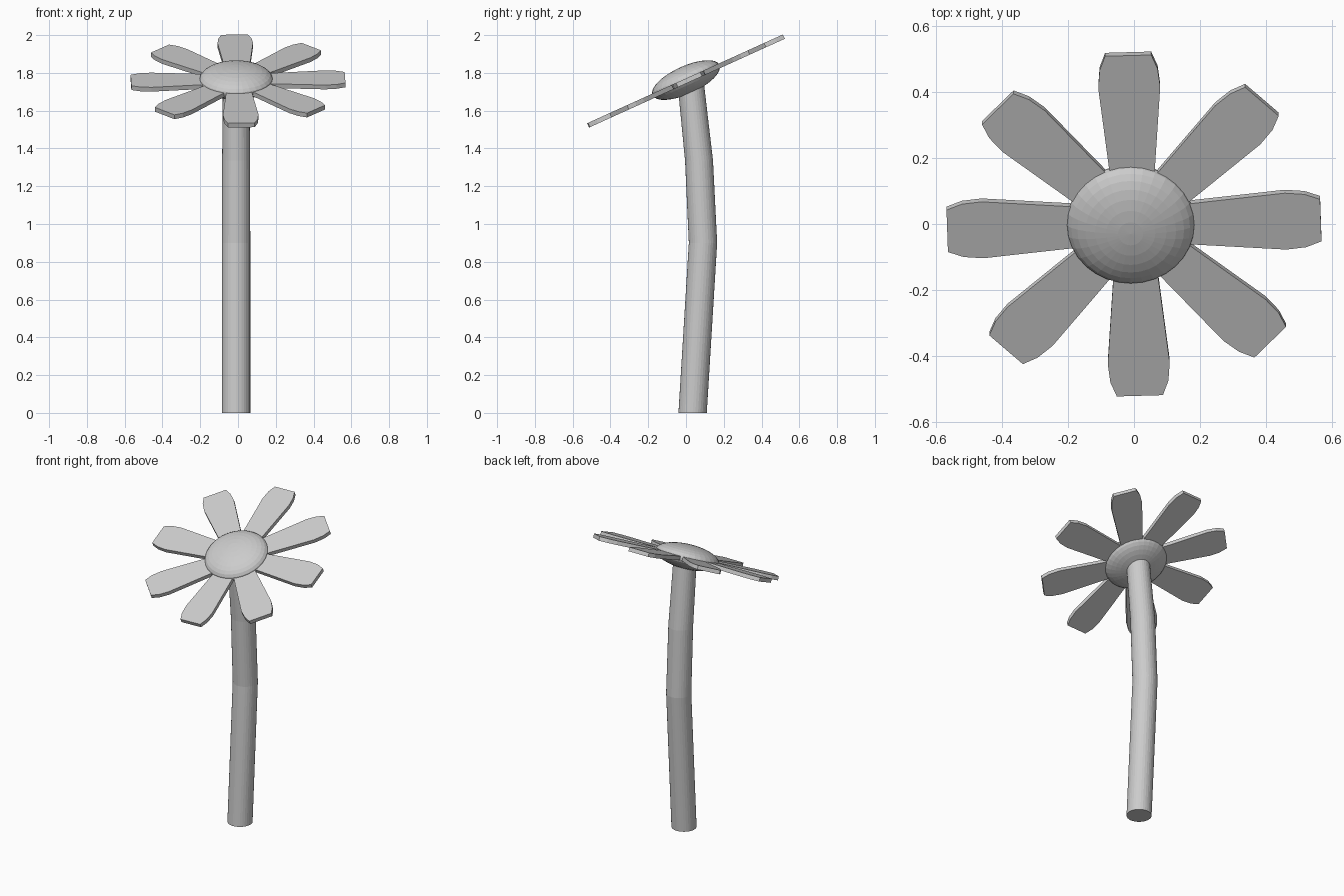
import bpy, bmesh, math
from mathutils import Matrix, Vector

if "Cube" in bpy.data.objects:
    bpy.data.objects.remove(bpy.data.objects["Cube"])

TILT = Matrix.Rotation(math.radians(24.4), 4, 'X')
HEAD = Matrix.Translation((0, 0, 1.757)) @ TILT


def finish(name, bm):
    bmesh.ops.recalc_face_normals(bm, faces=bm.faces)
    mesh = bpy.data.meshes.new(name)
    bm.to_mesh(mesh)
    bm.free()
    obj = bpy.data.objects.new(name, mesh)
    bpy.context.collection.objects.link(obj)
    return obj


# Stem: round rings lofted along a gently bent path (y, z)
SIDES, RADIUS = 32, 0.075
bm = bmesh.new()
rings = []
for y, z, r in [(0.035, 0, RADIUS), (0.09, 0.9, RADIUS), (0.069, 1.335, 0.074), (0.025, 1.745, 0.07)]:
    rings.append([bm.verts.new((-0.01 + r * math.cos(a), y + r * math.sin(a), z))
                  for a in (2 * math.pi * i / SIDES for i in range(SIDES))])
for lo, hi in zip(rings, rings[1:]):
    for i in range(SIDES):
        j = (i + 1) % SIDES
        bm.faces.new((lo[i], lo[j], hi[j], hi[i]))
bm.faces.new(rings[0])
bm.faces.new(rings[-1])
finish("stem", bm)

# Flower centre: flattened sphere, tilted with the head
bm = bmesh.new()
bmesh.ops.create_uvsphere(bm, u_segments=32, v_segments=16, radius=1)
bm.transform(Matrix.Translation((-0.01, 0, 1.762)) @ TILT @ Matrix.Diagonal((0.195, 0.195, 0.074, 1)))
finish("flower_centre", bm)

# Petals: eight thin slabs with clipped tips (radial distance, half width)
half = [(0.13, 0.064), (0.46, 0.094), (0.52, 0.088), (0.567, 0.07)]
outline = half + [(r, -w) for r, w in reversed(half)]
THICK = 0.025
for k in range(8):
    bm = bmesh.new()
    face = bm.faces.new([bm.verts.new((r, w, -THICK / 2)) for r, w in outline])
    top = bmesh.ops.extrude_face_region(bm, geom=[face], use_keep_orig=True)
    bmesh.ops.translate(bm, vec=Vector((0, 0, THICK)),
                        verts=[v for v in top["geom"] if isinstance(v, bmesh.types.BMVert)])
    bm.transform(HEAD @ Matrix.Rotation(math.radians(45 * k + 1.8), 4, 'Z'))
    finish(f"petal_{k + 1}", bm)
